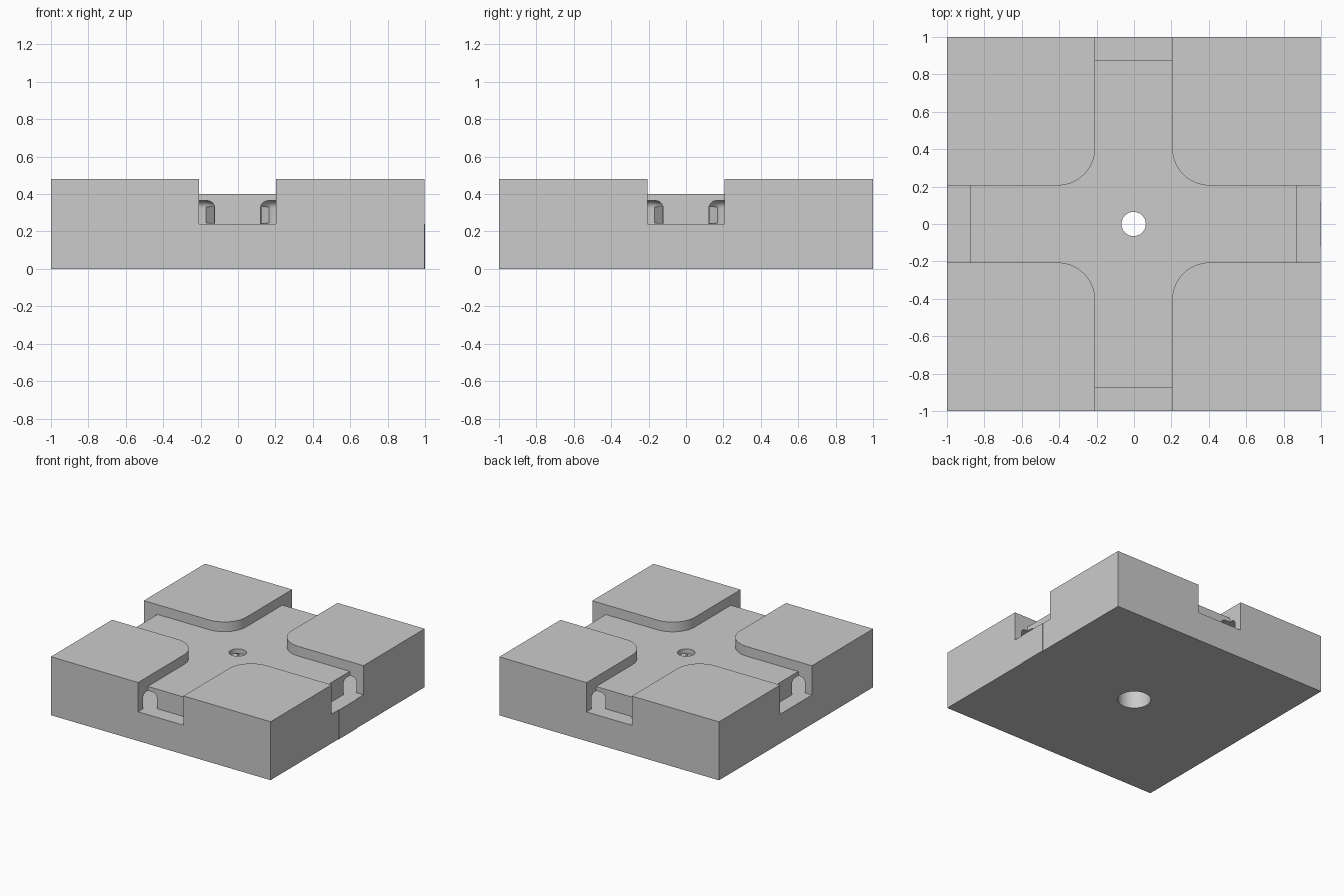
import bpy, bmesh, math
from mathutils import Matrix, Vector

cube = bpy.data.objects.get("Cube")
if cube:
    bpy.data.objects.remove(cube, do_unlink=True)

HEIGHT, CHANNEL_Z, NOTCH_Z, ROOF_Z = 0.48, 0.40, 0.24, 0.365
HALF_W, FILLET = 0.206, 0.2
OFFSET = Vector((-0.002, 0, 0))

grey = bpy.data.materials.new("plain grey")
grey.use_nodes = True
grey.diffuse_color = (0.6, 0.6, 0.6, 1)
grey.node_tree.nodes["Principled BSDF"].inputs["Base Color"].default_value = (0.6, 0.6, 0.6, 1)


def finish(name, bm):
    bmesh.ops.recalc_face_normals(bm, faces=bm.faces)
    mesh = bpy.data.meshes.new(name)
    bm.to_mesh(mesh)
    bm.free()
    mesh.materials.append(grey)
    obj = bpy.data.objects.new(name, mesh)
    bpy.context.collection.objects.link(obj)
    return obj


def add_box(bm, lo, hi):
    lo, hi = Vector(lo), Vector(hi)
    size = Matrix.Diagonal((*(hi - lo), 1))
    return bmesh.ops.create_cube(bm, size=1, matrix=Matrix.Translation((lo + hi) / 2) @ size)["verts"]


def box(name, lo, hi):
    bm = bmesh.new()
    add_box(bm, lo, hi)
    return finish(name, bm)


def prism(name, points, z0, z1):
    bm = bmesh.new()
    face = bm.faces.new([bm.verts.new((x, y, z0)) for x, y in points])
    top = bmesh.ops.extrude_face_region(bm, geom=[face])["geom"]
    bmesh.ops.translate(bm, vec=(0, 0, z1 - z0), verts=[v for v in top if isinstance(v, bmesh.types.BMVert)])
    return finish(name, bm)


def circle(r, n=48):
    return [(r * math.cos(2 * math.pi * i / n), r * math.sin(2 * math.pi * i / n)) for i in range(n)]


def turned(points, k):
    for _ in range(k):
        points = [(-y, x) for x, y in points]
    return points


def cut(target, cutter):
    cutter.location = OFFSET
    cutter.hide_render = True
    mod = target.modifiers.new("cut", 'BOOLEAN')
    mod.operation, mod.solver, mod.object = 'DIFFERENCE', 'EXACT', cutter
    bpy.context.view_layer.update()
    result = bpy.data.meshes.new_from_object(target.evaluated_get(bpy.context.evaluated_depsgraph_get()))
    target.modifiers.clear()
    target.data = result
    bpy.data.objects.remove(cutter, do_unlink=True)


# Solid square block
body = box("tile_body", (-1, -1, 0), (0.996, 1, HEIGHT))

# Crossing channels with filleted inner corners
centre = HALF_W + FILLET
arm = [(1.2, -HALF_W), (1.2, HALF_W)]
for i in range(17):
    a = math.radians(270 - 90 * i / 16)
    arm.append((centre + FILLET * math.cos(a), centre + FILLET * math.sin(a)))
cross = [p for k in range(4) for p in turned(arm, k)]
cut(body, prism("channel_cutter", cross, CHANNEL_Z, 0.6))

# Deep notch at the outer end of each channel
notch = [(0.874, -HALF_W), (1.2, -HALF_W), (1.2, HALF_W), (0.874, HALF_W)]
for k in range(4):
    cut(body, prism("notch_cutter", turned(notch, k), NOTCH_Z, 0.6))

# Rounded hollow under each raised corner, opening into the notches
for sx in (-1, 1):
    for sy in (-1, 1):
        bm = bmesh.new()
        xs, ys = sorted((sx * 0.12, sx * 0.935)), sorted((sy * 0.12, sy * 0.935))
        add_box(bm, (xs[0], ys[0], NOTCH_Z - 0.002), (xs[1], ys[1], ROOF_Z))
        upright = [e for e in bm.edges if abs(e.verts[0].co.z - e.verts[1].co.z) > 0.05]
        bmesh.ops.bevel(bm, geom=upright, offset=0.08, segments=8, profile=0.5, affect='EDGES')
        rim = [e for e in bm.edges if all(v.co.z > ROOF_Z - 0.001 for v in e.verts)]
        bmesh.ops.bevel(bm, geom=rim, offset=0.04, segments=6, profile=0.5, affect='EDGES')
        cut(body, finish("hollow_cutter", bm))

# Central through hole, wider from below, with diagonal passages to the hollows
cut(body, prism("hole_cutter", circle(0.065), -0.1, 0.6))
cut(body, prism("counterbore_cutter", circle(0.125), -0.1, 0.36))
for angle in (45, 135):
    c, s = math.cos(math.radians(angle)), math.sin(math.radians(angle))
    bar = [(x * c - y * s, x * s + y * c) for x, y in ((-0.3, -0.03), (0.3, -0.03), (0.3, 0.03), (-0.3, 0.03))]
    cut(body, prism("passage_cutter", bar, NOTCH_Z + 0.005, 0.33))

# Shallow pad on one side
box("side_pad", (0.99, -0.12, 0), (1, 0.12, NOTCH_Z))

# Smooth curved walls, keep hard edges
bpy.ops.object.select_all(action='DESELECT')
body.select_set(True)
bpy.context.view_layer.objects.active = body
bpy.ops.object.shade_smooth_by_angle(angle=math.radians(30))
